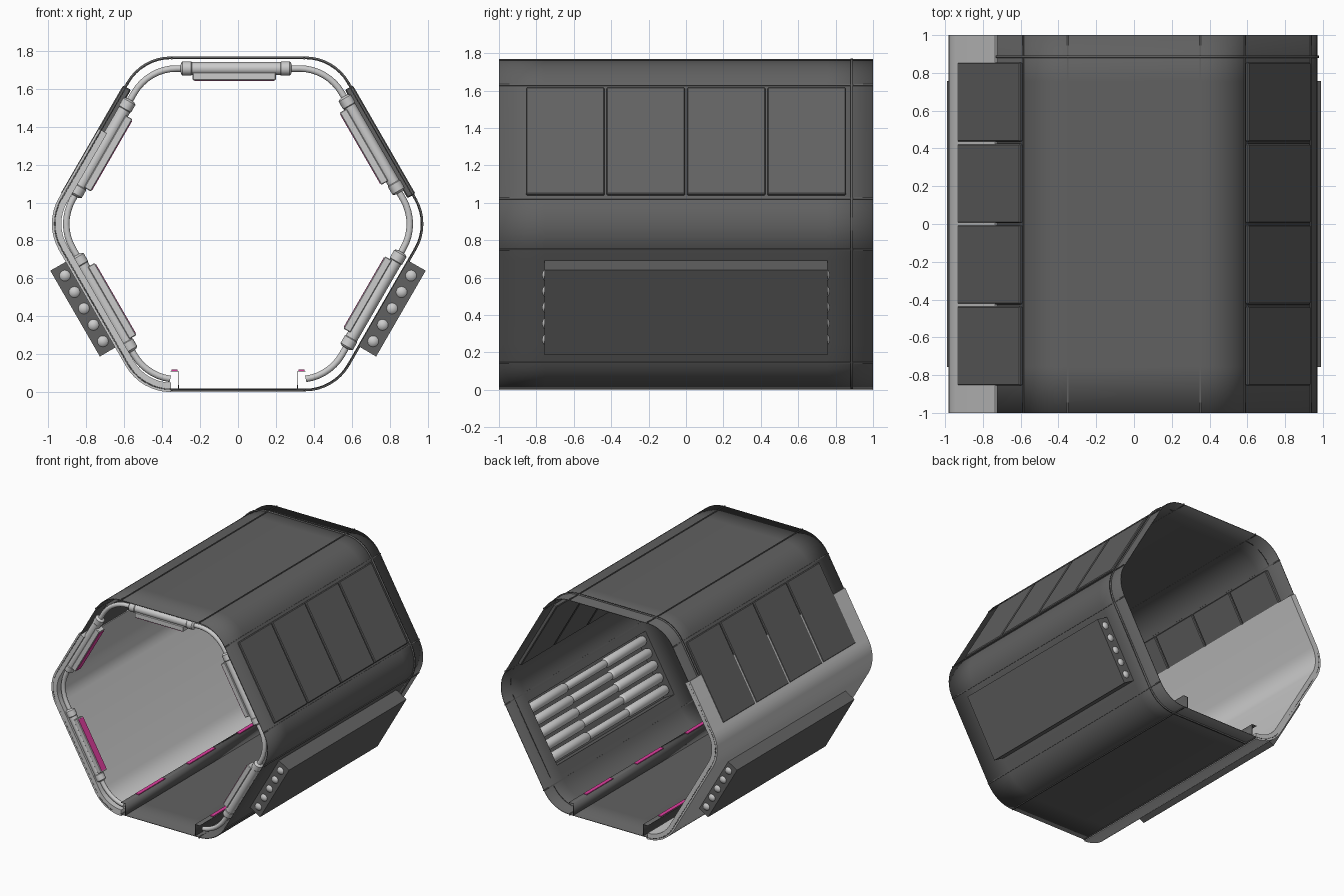
import bpy, bmesh
from math import radians, sin, cos
from mathutils import Vector, Matrix

if "Cube" in bpy.data.objects:
    bpy.data.objects.remove(bpy.data.objects["Cube"])

CZ = 0.8875   # height of the tube axis
AP = 0.8725   # apothem of the hexagonal shell


def material(name, col):
    m = bpy.data.materials.new(name)
    m.diffuse_color = (*col, 1)
    m.use_nodes = True
    m.node_tree.nodes["Principled BSDF"].inputs["Base Color"].default_value = m.diffuse_color
    return m


DARK = material("dark_grey", (0.12, 0.12, 0.12))
PINK = material("pink_light", (0.75, 0.05, 0.35))


def finish(bm, name, mat=None, smooth=True):
    bmesh.ops.recalc_face_normals(bm, faces=bm.faces)
    me = bpy.data.meshes.new(name)
    bm.to_mesh(me)
    bm.free()
    ob = bpy.data.objects.new(name, me)
    bpy.context.collection.objects.link(ob)
    if mat:
        me.materials.append(mat)
    if smooth:
        bpy.ops.object.select_all(action='DESELECT')
        ob.select_set(True)
        bpy.context.view_layer.objects.active = ob
        bpy.ops.object.shade_smooth_by_angle(angle=radians(35))
    return ob


def wall_point(deg, ap, s):
    """Point (x, z) on the wall facing deg, s along that wall."""
    a = radians(deg)
    return (ap * cos(a) - s * sin(a), CZ + ap * sin(a) + s * cos(a))


def corner(deg, ap, r, n=8):
    """Rounded hexagon corner as (x, z) points."""
    d = (ap - r) / cos(radians(30))
    cx, cz = d * cos(radians(deg)), CZ + d * sin(radians(deg))
    angs = [radians(deg - 30 + 60 * i / n) for i in range(n + 1)]
    return [(cx + r * cos(a), cz + r * sin(a)) for a in angs]


def sheet_mesh(pts, ys, closed):
    bm = bmesh.new()
    rows = [[bm.verts.new((x, y, z)) for x, z in pts] for y in ys]
    n = len(pts)
    for a, b in zip(rows, rows[1:]):
        for i in range(n if closed else n - 1):
            j = (i + 1) % n
            bm.faces.new((a[i], a[j], b[j], b[i]))
    return bm


def solidify(ob, t, offset=0):
    m = ob.modifiers.new("thickness", 'SOLIDIFY')
    m.thickness, m.offset = t, offset


def wall_box(name, deg, ap, s, y, mat=None, bevel=0.0):
    """Box on a wall; ap, s and y are (low, high) ranges."""
    a = radians(deg)
    px, pz = wall_point(deg, sum(ap) / 2, sum(s) / 2)
    m = Matrix(((cos(a), 0, -sin(a), px), (0, 1, 0, sum(y) / 2),
                (sin(a), 0, cos(a), pz), (0, 0, 0, 1)))
    size = Matrix.Diagonal((ap[1] - ap[0], y[1] - y[0], s[1] - s[0], 1))
    bm = bmesh.new()
    bmesh.ops.create_cube(bm, size=1, matrix=m @ size)
    ob = finish(bm, name, mat, False)
    if bevel:
        ob.modifiers.new("bevel", 'BEVEL').width = bevel
    return ob


def capsule(name, loc, axis, length, r, cap=1.0, mat=None):
    bm = bmesh.new()
    bmesh.ops.create_uvsphere(bm, u_segments=16, v_segments=9, radius=r)
    h = length / 2 - r * cap
    for v in bm.verts:
        v.co.z = v.co.z * cap + (h if v.co.z > 0 else -h)
    q = Vector((0, 0, 1)).rotation_difference(Vector(axis)).to_matrix().to_4x4()
    bm.transform(Matrix.Translation(loc) @ q)
    return finish(bm, name, mat)


# dark hexagonal shell with a pushed-out alcove in both lower walls
pts, pockets = [], []
for c in range(-60, 300, 60):
    pts += corner(c, AP, 0.26)
    if c in (-60, 180):
        mid = 0.02 if c == -60 else -0.02
        pockets.append(len(pts))
        pts += [wall_point(c + 30, AP, mid + s) for s in (-0.26, 0.26)]
bm = sheet_mesh(pts, [-1, -0.755, 0.755, 1], True)
bm.faces.ensure_lookup_table()
for i, deg in zip(pockets, (-30, 210)):
    f = bm.faces[len(pts) + i]
    out = bmesh.ops.extrude_discrete_faces(bm, faces=[f])["faces"][0]
    push = Vector((cos(radians(deg)), 0, sin(radians(deg)))) * 0.107
    bmesh.ops.translate(bm, verts=out.verts[:], vec=push)
    bm.faces.ensure_lookup_table()
    bm.faces.index_update()
    if deg == -30:   # face order changes, so find the second pocket by place
        x, z = wall_point(210, AP, -0.02)
        near = min(bm.faces, key=lambda g: (g.calc_center_median() - Vector((x, 0, z))).length)
        out = bmesh.ops.extrude_discrete_faces(bm, faces=[near])["faces"][0]
        push = Vector((cos(radians(210)), 0, sin(radians(210)))) * 0.107
        bmesh.ops.translate(bm, verts=out.verts[:], vec=push)
        break
solidify(finish(bm, "shell", DARK), 0.006)

# light grey thick wall lining on the left
LA = 0.8875
start = wall_point(150, LA, LA * 0.57735 - 0.58)
lining = [start] + corner(180, LA, 0.275) + corner(240, LA, 0.275)
inner = [wall_point(150, LA - 0.05, LA * 0.57735 - 0.58)] + corner(180, LA - 0.05, 0.225) \
    + corner(240, LA - 0.05, 0.225)
bm = sheet_mesh(lining + inner[::-1], [-1, 1], True)
n = len(lining)
bm.verts.ensure_lookup_table()
for k in (0, 2 * n):   # end rims
    for i in range(n - 1):
        bm.faces.new([bm.verts[k + j] for j in (i, i + 1, 2 * n - 2 - i, 2 * n - 1 - i)])
finish(bm, "left_wall")

# raised ring near the back end
ring = [p for c in range(-60, 300, 60) for p in corner(c, AP + 0.004, 0.264)]
solidify(finish(sheet_mesh(ring, [0.88, 0.892], True), "back_ring", DARK), 0.014)

# long seam strips where flat walls meet the rounded corners
for deg in range(-90, 270, 60):
    for s in (-0.35, 0.35):
        if deg != 210 and (deg, s) != (150, 0.35):
            wall_box("seam_strip", deg, (AP - 0.004, AP + 0.009), (s - 0.004, s + 0.004),
                     (-1, 1), DARK)

# four panels on each upper wall
for deg in (30, 150):
    for i in range(4):
        y = -0.86 + 0.43 * i
        wall_box("upper_panel", deg, (AP - 0.03, AP + 0.018), (-0.33, 0.33),
                 (y + 0.005, y + 0.425), DARK, 0.006)

# rows of capsules lying in the alcoves
for deg, mid in ((-30, 0.02), (210, -0.02)):
    axis = (0, 1, 0)
    for i in range(5):
        x, z = wall_point(deg, AP + 0.055, mid + (i - 2) * 0.1)
        for y in (-0.505, 0.505):
            capsule("alcove_capsule", (x, y, z), axis, 0.53, 0.04)
        capsule("alcove_capsule_middle", (x, 0, z), axis, 0.54, 0.032)

# front pipe, open at the floor
cu = bpy.data.curves.new("front_pipe", 'CURVE')
cu.dimensions = '3D'
cu.bevel_depth = 0.018
cu.bevel_resolution = 3
cu.use_fill_caps = True
path = [p for c in range(-60, 300, 60) for p in corner(c, 0.82, 0.26)][1:-1]
sp = cu.splines.new('POLY')
sp.points.add(len(path) - 1)
for p, (x, z) in zip(sp.points, path):
    p.co = (x, -0.955, z, 1)
bpy.context.collection.objects.link(bpy.data.objects.new("front_pipe", cu))

# grips and lamp pads on the pipe
for deg in (-30, 30, 90, 150, 210):
    a = radians(deg)
    x, z = wall_point(deg, 0.82, 0.01)
    t = (-sin(a), 0, cos(a))
    capsule("pipe_grip", (x, -0.955, z), t, 0.5, 0.034, 0.3)
    for s in (-0.25, 0.27):
        x, z = wall_point(deg, 0.82, s)
        capsule("grip_collar", (x, -0.955, z), t, 0.07, 0.038, 0.4)
    wall_box("lamp_pad", deg, (0.758, 0.80), (-0.2, 0.24), (-0.99, -0.92), None, 0.004)
    wall_box("pad_light", deg, (0.755, 0.759), (-0.19, 0.23), (-0.985, -0.925), PINK)

# floor rails with light strips on top
for sx in (-1, 1):
    prof = [(sx * 0.315, 0.015), (sx * 0.315, 0.11), (sx * 0.355, 0.11)]
    solidify(finish(sheet_mesh(prof, [-1, 1], False), "floor_rail", DARK), 0.005)
    for y in (-0.65, 0, 0.65):
        wall_box("floor_light", -90, (CZ - 0.118, CZ - 0.111),
                 (sx * 0.335 - 0.015, sx * 0.335 + 0.015), (y - 0.17, y + 0.17), PINK)
